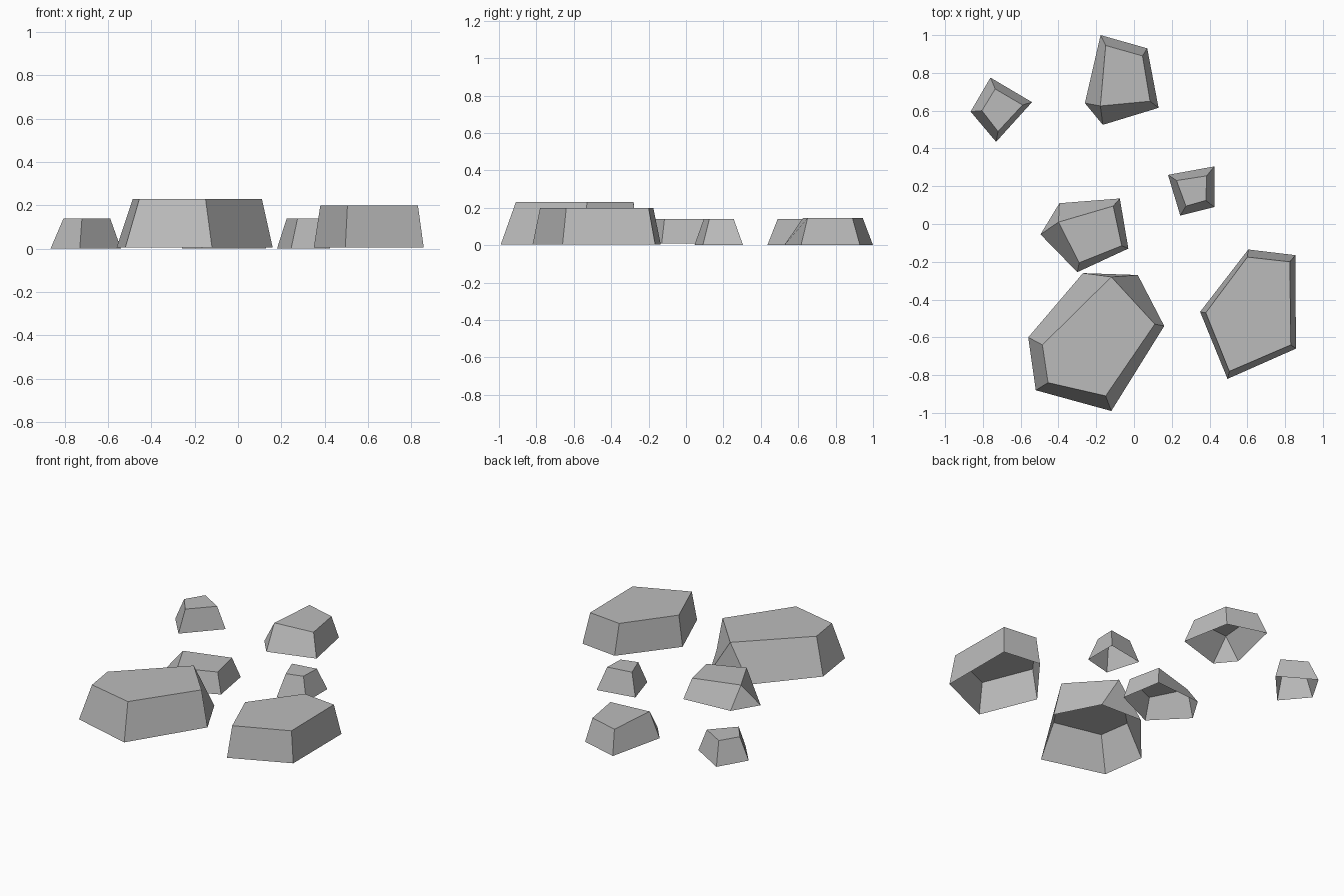
import bpy
import bmesh

default_cube = bpy.data.objects.get("Cube")
if default_cube:
    bpy.data.objects.remove(default_cube, do_unlink=True)

# One plain stone colour shared by every rock
stone = bpy.data.materials.new("stone_grey")
stone.use_nodes = True
stone_colour = (0.5, 0.5, 0.5, 1)
stone.diffuse_color = stone_colour
stone_shader = next(n for n in stone.node_tree.nodes if n.type == "BSDF_PRINCIPLED")
stone_shader.inputs["Base Color"].default_value = stone_colour
stone_shader.inputs["Roughness"].default_value = 0.9


def make_rock(name, height, base, top, ground=0.0):
    """Flat-topped rock, open underneath; outlines run clockwise from above.

    When the top has one corner fewer than the base, the first two
    base corners rise to the same top corner, leaving a triangular facet.
    """
    bm = bmesh.new()
    lower = [bm.verts.new((x, y, ground)) for x, y in base]
    upper = [bm.verts.new((x, y, height)) for x, y in top]
    bm.faces.new(upper[::-1])

    # Sloping sides
    if len(upper) < len(lower):
        upper.insert(0, upper[0])
    for i in range(len(lower)):
        j = (i + 1) % len(lower)
        corners = [lower[j], lower[i], upper[i], upper[j]]
        bm.faces.new(list(dict.fromkeys(corners)))

    mesh = bpy.data.meshes.new(name)
    bm.to_mesh(mesh)
    bm.free()
    mesh.materials.append(stone)
    rock = bpy.data.objects.new(name, mesh)
    bpy.context.collection.objects.link(rock)
    return rock


# Two large rocks at the front
make_rock(
    "large_front_rock", 0.23,
    base=[(-.27, -.26), (.02, -.27), (.16, -.54), (-.12, -.99), (-.52, -.88), (-.56, -.6)],
    top=[(-.12, -.28), (.11, -.53), (-.15, -.91), (-.455, -.84), (-.485, -.64)],
    ground=0.005,
)
make_rock(
    "broad_left_rock", 0.2,
    base=[(.605, -.135), (.855, -.165), (.857, -.66), (.495, -.82), (.35, -.465)],
    top=[(.6, -.175), (.825, -.2), (.83, -.64), (.505, -.78), (.38, -.47)],
    ground=0.005,
)

# Medium rocks in the middle and at the back
make_rock(
    "middle_rock", 0.14,
    base=[(-.495, -.055), (-.395, .11), (-.075, .135), (-.03, -.13), (-.3, -.255)],
    top=[(-.4, .01), (-.11, .095), (-.065, -.115), (-.29, -.205)],
    ground=0.01,
)
make_rock(
    "back_rock", 0.145,
    base=[(-.165, .525), (-.26, .64), (-.177, 1), (.07, .93), (.13, .615)],
    top=[(-.178, .625), (-.15, .945), (.045, .89), (.085, .65)],
)

# Small four-sided rocks
make_rock(
    "small_back_rock", 0.14,
    base=[(-.76, .775), (-.54, .645), (-.73, .435), (-.865, .595)],
    top=[(-.735, .715), (-.59, .63), (-.72, .49), (-.805, .6)],
)
make_rock(
    "small_left_rock", 0.14,
    base=[(.18, .26), (.425, .305), (.425, .09), (.245, .045)],
    top=[(.225, .23), (.385, .255), (.38, .125), (.275, .095)],
)
